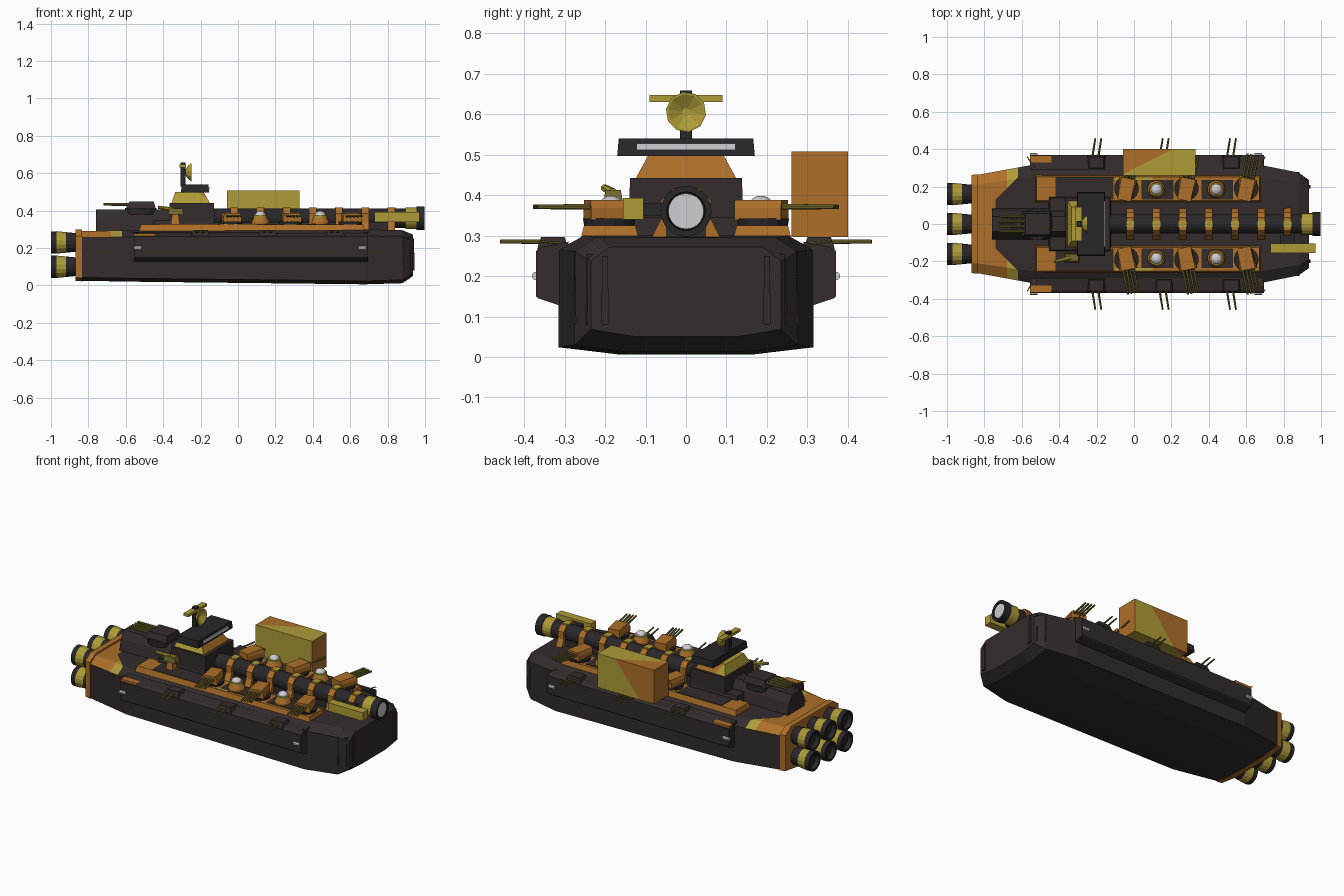
import bpy, bmesh, math
from mathutils import Vector

if "Cube" in bpy.data.objects:
    bpy.data.objects.remove(bpy.data.objects["Cube"])

def mat(name, r, g, b):
    m = bpy.data.materials.new(name)
    m.diffuse_color = (r, g, b, 1)
    m.use_nodes = True
    m.node_tree.nodes["Principled BSDF"].inputs["Base Color"].default_value = m.diffuse_color
    return m

DARK = mat("dark hull", 0.034, 0.025, 0.025)
BLACK = mat("black metal", 0.022, 0.02, 0.022)
ORANGE = mat("rust orange", 0.42, 0.16, 0.022)
YELLOW = mat("mustard yellow", 0.42, 0.33, 0.038)
OLIVE = mat("olive gun metal", 0.17, 0.14, 0.025)
WHITE = mat("pale glass", 0.62, 0.62, 0.65)

def finish(bm, name, *mats):
    bmesh.ops.recalc_face_normals(bm, faces=bm.faces[:])
    me = bpy.data.meshes.new(name)
    bm.to_mesh(me)
    bm.free()
    for m in mats:
        me.materials.append(m)
    ob = bpy.data.objects.new(name, me)
    bpy.context.collection.objects.link(ob)
    return ob

def loft_bm(loops):
    """Skin between equal-length loops of 3D points and cap both ends."""
    bm = bmesh.new()
    vs = [[bm.verts.new(p) for p in l] for l in loops]
    n = len(vs[0])
    for a, b in zip(vs, vs[1:]):
        for i in range(n):
            j = (i + 1) % n
            bm.faces.new((a[i], a[j], b[j], b[i]))
    bm.faces.new(vs[0])
    bm.faces.new(vs[-1])
    bmesh.ops.recalc_face_normals(bm, faces=bm.faces[:])
    return bm

def rect(x0, x1, y0, y1, z):
    return [(x0, y0, z), (x1, y0, z), (x1, y1, z), (x0, y1, z)]

def box(name, x0, x1, y0, y1, z0, z1, m, ix=0, iy=0):
    """Box whose top can be inset by ix, iy."""
    return finish(loft_bm([rect(x0, x1, y0, y1, z0),
                           rect(x0 + ix, x1 - ix, y0 + iy, y1 - iy, z1)]), name, m)

def lathe(name, p, d, prof, m, n=16):
    """Profile of (distance, radius) turned about direction d from p."""
    p, d = Vector(p), Vector(d).normalized()
    u = d.orthogonal().normalized()
    v = d.cross(u)
    ang = [2 * math.pi * (i + .5) / n for i in range(n)]
    return finish(loft_bm([[p + d * t + (u * math.cos(a) + v * math.sin(a)) * r for a in ang]
                           for t, r in prof]), name, m)

def section(x, w, zb, zt):
    half = [(w * .52, zb), (w, zb + .018), (w, zt - .035), (w * .8, zt)]
    return [(x, y, z) for y, z in half] + [(x, -y, z) for y, z in reversed(half)]

# hull with painted aft deck
bm = loft_bm([section(-.84, .262, .025, .29), section(-.55, .315, .02, .295),
              section(.68, .315, .006, .30), section(.88, .275, .012, .295),
              section(.935, .235, .05, .272)])
cuts = [((-.74, 0, 0), (1, 0, 0)), ((-.68, 0, 0), (1, 0, 0)), ((-.62, 0, 0), (1, 0, 0)),
        ((-.74, .13, 0), (1, -1, 0)), ((-.74, -.13, 0), (1, 1, 0))]
for co, no in cuts:
    bmesh.ops.bisect_plane(bm, geom=bm.verts[:] + bm.edges[:] + bm.faces[:],
                           plane_co=co, plane_no=no)
for f in bm.faces:
    c = f.calc_center_median()
    if f.normal.z > .2 and c.x < -.62 and (c.x < -.74 or abs(c.y) > c.x + .87):
        f.material_index = 2 if c.x > -.68 else 1
finish(bm, "hull", DARK, ORANGE, YELLOW)

# stern plate and engines
finish(loft_bm([section(-.87, .262, .025, .30), section(-.835, .266, .022, .30)]),
       "stern_plate", ORANGE)
for z in (.10, .23):
    for y in (-.16, 0, .16):
        lathe("engine_body", (-.86, y, z), (-1, 0, 0), [(0, .05), (.06, .056), (.07, .05)], BLACK)
        lathe("engine_band", (-.92, y, z), (-1, 0, 0), [(0, .056), (.05, .061)], YELLOW)
        lathe("engine_nozzle", (-.97, y, z), (-1, 0, 0),
              [(0, .061), (.03, .06), (.03, .048), (.005, .04)], BLACK)

for s in (-1, 1):
    def sbox(name, x0, x1, ya, yb, z0, z1, m, ix=0, iy=0):
        return box(name, x0, x1, min(s * ya, s * yb), max(s * ya, s * yb), z0, z1, m, ix, iy)

    # bow ribs
    for x, y, h in ((.932, .2, .25), (.912, .238, .255), (.872, .268, .262)):
        sbox("bow_rib", x - .02, x + .012, y - .009, y + .009, .08, h, DARK, .003, .002)
    # side sponson
    prof = [(.29, .12), (.365, .145), (.37, .15), (.37, .262), (.355, .272), (.29, .285)]
    finish(loft_bm([[(x, s * y, z) for y, z in prof] for x in (-.555, .695)]), "sponson", DARK)
    sbox("sponson_patch", -.555, -.44, .33, .366, .262, .277, ORANGE)
    for x in (-.535, .665):
        lathe("sponson_light", (x - .02, s * .37, .2), (1, 0, 0), [(0, .011), (.04, .011)], WHITE, 8)
        lathe("corner_antenna", (x, s * .30, .28), (.6 if x > 0 else -.6, s, .1),
              [(0, .004), (.07, .003)], OLIVE, 5)
    # sponson twin guns
    for x in (-.2, .16, .52):
        sbox("sponson_gun_mount", x - .05, x + .05, .29, .368, .265, .297, DARK, .012, .01)
        for dx in (-.016, .016):
            lathe("sponson_gun_barrel", (x + dx - .008, s * .35, .285), (.16, s, 0),
                  [(0, .006), (.11, .005)], OLIVE, 6)
    # turret platform
    sbox("turret_platform", -.53, .68, .115, .262, .285, .325, ORANGE, .01, .01)
    sbox("platform_dark_panel", -.42, -.11, .13, .25, .32, .328, DARK)
    for x in (.04, .36):
        sbox("platform_dark_panel", x, x + .17, .13, .235, .32, .328, DARK)
    sbox("platform_yellow_panel", -.1, .1, .235, .25, .32, .328, YELLOW)
    # quad turrets
    for x in (-.04, .28, .6):
        lathe("turret_base", (x, s * .19, .32), (0, 0, 1), [(0, .062), (.022, .066)], BLACK)
        d, e = Vector((.2, s, 0)).normalized(), Vector((1, -.2 * s, 0)).normalized()
        c = Vector((x, s * .19, 0))
        loops = [[c + e * a * w + d * b + Vector((0, 0, z))
                  for a, b, w in ((-1, -.065, .036), (1, -.065, .036), (1, .055, .05 - k), (-1, .055, .05 - k))]
                 for z, k in ((.338, 0), (.368, 0), (.388, .012))]
        finish(loft_bm(loops), "turret_house", ORANGE)
        for i in range(4):
            p = c + e * (i - 1.5) * .019 + d * .04 + Vector((0, 0, .371))
            lathe("turret_barrel", p, d, [(0, .007), (.145, .006)], OLIVE, 6)
    # sensor domes
    for x in (.12, .44):
        lathe("dome_base", (x, s * .185, .32), (0, 0, 1), [(0, .048), (.02, .048), (.045, .036)], ORANGE)
        lathe("dome_ring", (x, s * .185, .362), (0, 0, 1), [(0, .037), (.014, .037)], YELLOW)
        lathe("dome_glass", (x, s * .185, .374), (0, 0, 1),
              [(0, .03), (.01, .028), (.018, .02), (.024, .008)], WHITE)

# spinal cannon
lathe("cannon_barrel", (-.2, 0, .36), (1, 0, 0), [(0, .052), (1.12, .052)], BLACK, 20)
box("cannon_bed", -.15, .84, -.05, .05, .285, .335, DARK)
arch = [(.085, .295), (.062, .34), (.062, .385), (.034, .416)]
arch += [(-y, z) for y, z in reversed(arch)]
for i in range(7):
    x = -.02 + i * .14
    finish(loft_bm([[(x + dx, y, z) for y, z in arch] for dx in (-.02, .02)]), "cannon_clamp", ORANGE)
    box("clamp_top_stripe", x - .021, x + .021, -.02, .02, .412, .418, YELLOW)
lathe("muzzle_band", (.895, 0, .36), (1, 0, 0), [(0, .058), (.06, .058)], YELLOW, 20)
lathe("muzzle_rim", (.955, 0, .36), (1, 0, 0), [(0, .063), (.043, .063), (.043, .048), (.02, .046)], BLACK, 20)
lathe("muzzle_lens", (.96, 0, .36), (1, 0, 0), [(0, .044), (.034, .044)], WHITE, 20)
box("cannon_side_pod", .73, .97, -.156, -.105, .34, .393, YELLOW)
box("pod_bracket", .78, .86, -.11, -.04, .35, .38, BLACK)

# camouflaged cargo container
bm = loft_bm([rect(-.06, .33, .26, .40, .297), rect(-.06, .33, .26, .40, .508)])
no = Vector((-.5, 1, .4))
co = Vector((-.03, .28, .51))
bmesh.ops.bisect_plane(bm, geom=bm.verts[:] + bm.edges[:] + bm.faces[:], plane_co=co, plane_no=no)
for f in bm.faces:
    if abs(f.normal.x) < .5 and (f.calc_center_median() - co).dot(no) < 0:
        f.material_index = 1
finish(bm, "cargo_container", ORANGE, YELLOW)

# aft superstructure
aft = [(.085, .285), (.068, .36), (.04, .405), (-.04, .405), (-.068, .36), (-.085, .285)]
finish(loft_bm([[(x, y, z) for y, z in aft] for x in (-.76, -.36)]), "aft_house", DARK)
box("bridge_base", -.46, -.12, -.15, .15, .285, .35, DARK, .01, .01)
box("bridge_block", -.37, -.125, -.142, .142, .345, .442, DARK, .004, .004)
# aft turret
lathe("aft_turret_ring", (-.52, 0, .38), (0, 0, 1), [(0, .085), (.035, .085)], BLACK)
finish(loft_bm([rect(-.6, -.44, -.07, .07, .41), rect(-.58, -.45, -.055, .055, .45)]),
       "aft_turret_house", DARK)
for y in (-.04, -.013, .013, .04):
    lathe("aft_turret_barrel", (-.54, y, .433), (-1, 0, 0), [(0, .009), (.18, .007)], OLIVE, 8)

# bridge tower with window slab
bm = loft_bm([rect(-.355, -.15, -.125, .125, .44), rect(-.335, -.185, -.092, .092, .50)])
bmesh.ops.bisect_plane(bm, geom=bm.verts[:] + bm.edges[:] + bm.faces[:],
                       plane_co=(-.24, 0, .47), plane_no=(1, .6, 1))
for f in bm.faces:
    c = f.calc_center_median() - Vector((-.24, 0, .47))
    f.material_index = int(c.dot(Vector((1, .6, 1))) < 0 and f.normal.x < .5)
finish(bm, "bridge_tower", ORANGE, YELLOW)
box("bridge_slab", -.305, -.155, -.17, .17, .497, .54, BLACK, .004, .004)
box("bridge_window", -.16, -.152, -.122, .122, .511, .527, WHITE)
# radar mast and dish
box("radar_mast", -.308, -.28, -.015, .015, .53, .658, BLACK)
lathe("radar_dish", (-.283, 0, .605), (1, 0, 0),
      [(0, .012), (.015, .035), (.035, .05), (.035, .045), (.015, .01)], YELLOW, 10)
box("radar_bar", -.312, -.278, -.09, .09, .63, .647, YELLOW)

# starboard autocannon
box("autocannon_stand", -.36, -.31, -.2, -.15, .32, .38, ORANGE, .008, .008)
box("autocannon_body", -.375, -.29, -.205, -.155, .378, .412, OLIVE, .008, .006)
lathe("autocannon_barrel", (-.34, -.18, .405), (-1, -.25, .15), [(0, .012), (.09, .009)], YELLOW, 8)
